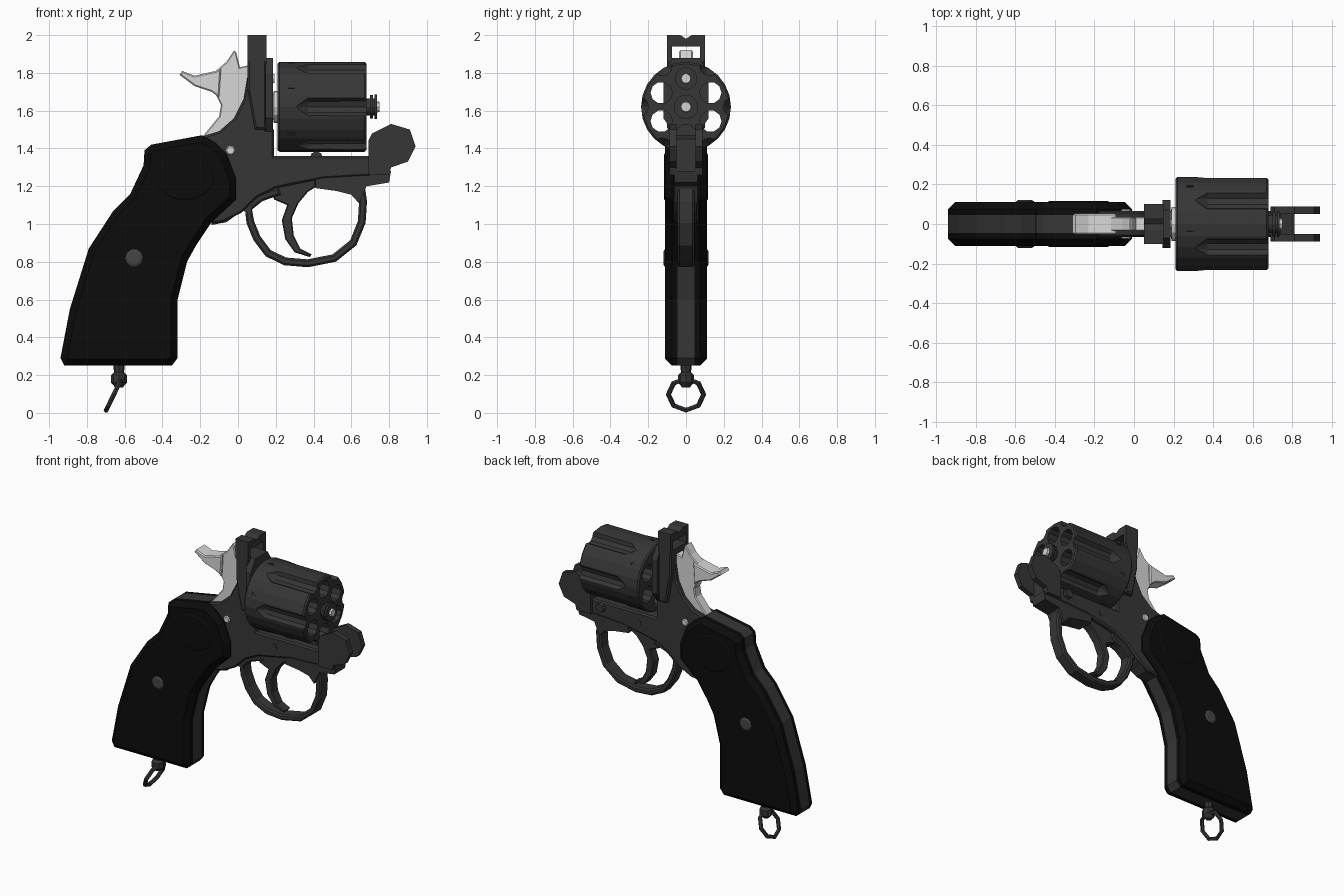
import bpy, bmesh, math
from mathutils import Vector

if "Cube" in bpy.data.objects:
    bpy.data.objects.remove(bpy.data.objects["Cube"])


def material(name, v):
    m = bpy.data.materials.new(name)
    m.diffuse_color = (v, v, v, 1)
    m.use_nodes = True
    m.node_tree.nodes["Principled BSDF"].inputs["Base Color"].default_value = m.diffuse_color
    return m


STEEL = material("dark_steel", 0.037)
BLACK = material("black_grip", 0.0035)
LIGHT = material("light_steel", 0.68)
SCREW = material("grey_screw", 0.06)


def finish(bm, name, mat):
    bmesh.ops.recalc_face_normals(bm, faces=bm.faces)
    me = bpy.data.meshes.new(name)
    bm.to_mesh(me)
    bm.free()
    me.materials.append(mat)
    ob = bpy.data.objects.new(name, me)
    bpy.context.collection.objects.link(ob)
    return ob


def place(axis, t, a, b):
    return Vector((t, a, b)) if axis == 'X' else Vector((a, t, b)) if axis == 'Y' else Vector((a, b, t))


def prism(name, pts, lo, hi, mat, axis='Y', chamfer=0, depth=0, ends=(1, -1)):
    """Extruded profile; chosen end caps can be chamfered."""
    bm = bmesh.new()
    A = [bm.verts.new(place(axis, lo, *p)) for p in pts]
    B = [bm.verts.new(place(axis, hi, *p)) for p in pts]
    caps = {-1: bm.faces.new(A), 1: bm.faces.new(B)}
    n = len(pts)
    for i in range(n):
        j = (i + 1) % n
        bm.faces.new((A[i], A[j], B[j], B[i]))
    bmesh.ops.recalc_face_normals(bm, faces=bm.faces)
    if chamfer:
        for e in ends:
            bmesh.ops.inset_region(bm, faces=[caps[e]], thickness=chamfer, depth=depth, use_even_offset=True)
    return finish(bm, name, mat)


def add_lathe(bm, prof, a, b, sides, axis, turn=0.0):
    """Turned shape from (position, radius) pairs along an axis."""
    rings = []
    for t, r in prof:
        ang = [turn + 2 * math.pi * i / sides for i in range(sides)]
        rings.append([bm.verts.new(place(axis, t, a + r * math.cos(k), b + r * math.sin(k))) for k in ang])
    for p, q in zip(rings, rings[1:]):
        for i in range(sides):
            j = (i + 1) % sides
            bm.faces.new((p[i], p[j], q[j], q[i]))
    bm.faces.new(rings[0])
    bm.faces.new(rings[-1])


def lathe(name, prof, a, b, sides, axis, mat, turn=0.0):
    bm = bmesh.new()
    add_lathe(bm, prof, a, b, sides, axis, turn)
    return finish(bm, name, mat)


def ribbon(path, w):
    """Outline of a constant-width band along a path."""
    left, right = [], []
    for i, p in enumerate(path):
        d = Vector(path[min(i + 1, len(path) - 1)]) - Vector(path[max(i - 1, 0)])
        d.normalize()
        left.append((p[0] - d.y * w / 2, p[1] + d.x * w / 2))
        right.append((p[0] + d.y * w / 2, p[1] - d.x * w / 2))
    return left + right[::-1]


# Grip: steel strap between two chamfered black panels
grip = [(-.46, 1.42), (-.19, 1.47), (-.12, 1.43), (-.06, 1.37), (-.01, 1.24), (-.01, 1.13), (-.14, 1.01),
        (-.22, .89), (-.27, .80), (-.32, .6), (-.32, .29), (-.35, .25), (-.92, .25), (-.94, .29),
        (-.89, .55), (-.79, .87), (-.66, 1.07), (-.57, 1.16), (-.50, 1.31), (-.495, 1.39)]
prism("grip_strap", grip, -.046, .046, STEEL)
prism("grip_panel_right", grip, -.075, -.045, BLACK, chamfer=.035, depth=.035, ends=(-1,))
prism("grip_panel_left", grip, .045, .075, BLACK, chamfer=.035, depth=.035, ends=(1,))
oval = [(-.28 + .16 * math.cos(k * math.pi / 8), 1.25 + .13 * math.sin(k * math.pi / 8)) for k in range(16)]
prism("grip_oval_pad", oval, -.108, .108, BLACK, chamfer=.012, depth=.008)
lathe("grip_screw", [(-.12, .035), (-.114, .046), (.114, .046), (.12, .035)], -.55, .82, 10, 'Y', SCREW)

# Frame body
frame = [(-.2, 1.46), (-.1, 1.49), (-.02, 1.56), (.03, 1.66), (.05, 1.78), (.06, 1.87), (.15, 1.87),
         (.15, 1.5), (.19, 1.5), (.19, 1.36), (.70, 1.36), (.8, 1.36), (.8, 1.26), (.45, 1.24), (.2, 1.19),
         (.1, 1.14), (.02, 1.06), (-.08, 1.01), (-.16, 1.0), (-.2, 1.15)]
prism("frame", frame, -.056, .056, STEEL, chamfer=.01, depth=.01)
prism("standing_block", [(.05, 1.72), (.05, 1.88), (.15, 1.88), (.15, 1.5), (.09, 1.5)], -.09, .09, STEEL,
      chamfer=.01, depth=.01)

# Latch bridge with sighting notch and window
prism("latch_bridge", [(-.1, 1.86), (-.1, 2), (-.03, 2), (0, 1.98), (.03, 2), (.1, 2), (.1, 1.86),
                       (.075, 1.86), (.075, 1.94), (-.075, 1.94), (-.075, 1.86)], .05, .15, STEEL, axis='X')
prism("recoil_shield", [(-.07, 1.49), (.07, 1.49), (.12, 1.56), (.12, 1.8), (.07, 1.88), (-.07, 1.88),
                        (-.12, 1.8), (-.12, 1.56)], .145, .185, STEEL, axis='X')
lathe("firing_pin_bush", [(.18, .028), (.192, .024)], 0, 1.77, 10, 'X', LIGHT)

# Hinge fork at the front
knob = [(.69, 1.26), (.69, 1.44), (.71, 1.48), (.81, 1.53), (.91, 1.50), (.94, 1.41), (.90, 1.33), (.81, 1.30),
        (.80, 1.26)]
for side, lo in (("right", -.088), ("left", .05)):
    prism("hinge_prong_" + side, knob, lo, lo + .038, STEEL)
prism("hinge_block", [(.69, 1.26), (.69, 1.43), (.74, 1.47), (.80, 1.45), (.80, 1.26)], -.055, .055, STEEL)

# Fluted cylinder with open chambers
cyl = lathe("cylinder", [(.21, .23), (.22, .238), (.67, .238), (.68, .228)], 0, 1.62, 24, 'X', STEEL)
bm = bmesh.new()
for k in range(6):
    a = math.pi / 2 + k * math.pi / 3
    add_lathe(bm, [(.1, .058), (.8, .058)], .15 * math.cos(a), 1.62 + .15 * math.sin(a), 10, 'X')
    f = a + math.pi / 6
    add_lathe(bm, [(.30, .004), (.37, .05), (.8, .052)], .249 * math.cos(f), 1.62 + .249 * math.sin(f), 10, 'X', f)
    s = a + .12
    add_lathe(bm, [(.265, .012), (.30, .012)], .238 * math.cos(s), 1.62 + .238 * math.sin(s), 4, 'X', s + .785)
cutter = finish(bm, "cylinder_cutter", STEEL)
cutter.hide_render = True
mod = cyl.modifiers.new("cut", 'BOOLEAN')
mod.object = cutter
mod.operation = 'DIFFERENCE'
mod.solver = 'EXACT'
bpy.context.view_layer.objects.active = cyl
cyl.select_set(True)
bpy.ops.object.modifier_apply(modifier="cut")
bpy.data.objects.remove(cutter)

# Extractor star, rod and tip
lathe("extractor_star", [(.183, .05), (.19, .085), (.212, .085)], 0, 1.62, 12, 'X', LIGHT)
lathe("extractor_rod", [(.67, .045), (.70, .045), (.70, .062), (.715, .062), (.715, .045), (.722, .045),
                        (.722, .065), (.736, .065)], 0, 1.62, 12, 'X', STEEL)
lathe("rod_tip", [(.73, .032), (.75, .026)], 0, 1.62, 8, 'X', LIGHT)

# Hammer with a wider thumb spur
hammer = [(-.19, 1.46), (-.10, 1.57), (-.09, 1.63), (-.12, 1.69), (-.13, 1.8), (-.06, 1.86), (-.02, 1.92), (-.01, 1.91),
          (.01, 1.83), (.055, 1.84), (.055, 1.7), (-.02, 1.54), (-.1, 1.44)]
prism("hammer", hammer, -.03, .03, LIGHT, chamfer=.006, depth=.006)
prism("hammer_spur", [(-.10, 1.67), (-.14, 1.70), (-.23, 1.73), (-.31, 1.79), (-.295, 1.81), (-.23, 1.785),
                      (-.12, 1.81), (-.09, 1.82)], -.045, .045, LIGHT, chamfer=.007, depth=.007)

# Trigger guard band and its mounting plate
guard = [(.22, 1.175), (.12, 1.14), (.055, 1.085), (.065, 1.01), (.10, .925), (.16, .845), (.25, .802), (.37, .792),
         (.51, .82), (.61, .90), (.655, 1.01), (.662, 1.12), (.65, 1.20)]
prism("trigger_guard", ribbon(guard, .042), -.035, .035, STEEL, chamfer=.01, depth=.01)
prism("guard_tail", [(.08, 1.14), (.07, 1.06), (.02, 1.07), (-.06, 1.01), (-.14, .995), (-.12, 1.1)],
      -.045, .045, STEEL)
prism("guard_plate", [(.41, 1.19), (.52, 1.175), (.60, 1.155), (.64, 1.11), (.68, 1.2), (.80, 1.22), (.81, 1.28),
                      (.41, 1.25)], -.06, .06, STEEL)

# Trigger
prism("trigger", [(.41, 1.25), (.18, 1.19), (.19, 1.13), (.26, 1.1), (.232, 1.02), (.25, .92), (.30, .85),
                  (.38, .825), (.39, .84), (.33, .87), (.295, .94), (.285, 1.03), (.32, 1.11), (.37, 1.17),
                  (.41, 1.195)], -.028, .028, STEEL, chamfer=.006, depth=.006)

# Pins and small fittings
lathe("hammer_pin", [(-.076, .02), (-.07, .026), (.07, .026), (.076, .02)], -.04, 1.39, 8, 'Y', LIGHT)
lathe("trigger_pin", [(-.07, .022), (.07, .022)], .33, 1.29, 8, 'Y', STEEL)
lathe("cam_lever_screw", [(.06, .035), (.09, .03)], .62, 1.32, 8, 'Y', STEEL)
lathe("cylinder_stop", [(-.02, .035), (.02, .035)], .415, 1.35, 8, 'Y', STEEL)

# Lanyard swivel and ring
lathe("lanyard_stem", [(.135, .02), (.16, .042), (.20, .042), (.215, .027), (.26, .03)], -.63, 0, 8, 'Z', STEEL)
bpy.ops.mesh.primitive_torus_add(major_segments=8, minor_segments=6, major_radius=.093, minor_radius=.014,
                                 location=(-.657, 0, .098), rotation=(0, math.radians(116), 0))
ring = bpy.context.object
ring.name = "lanyard_ring"
ring.data.materials.append(STEEL)
for p in ring.data.polygons:
    p.use_smooth = False
